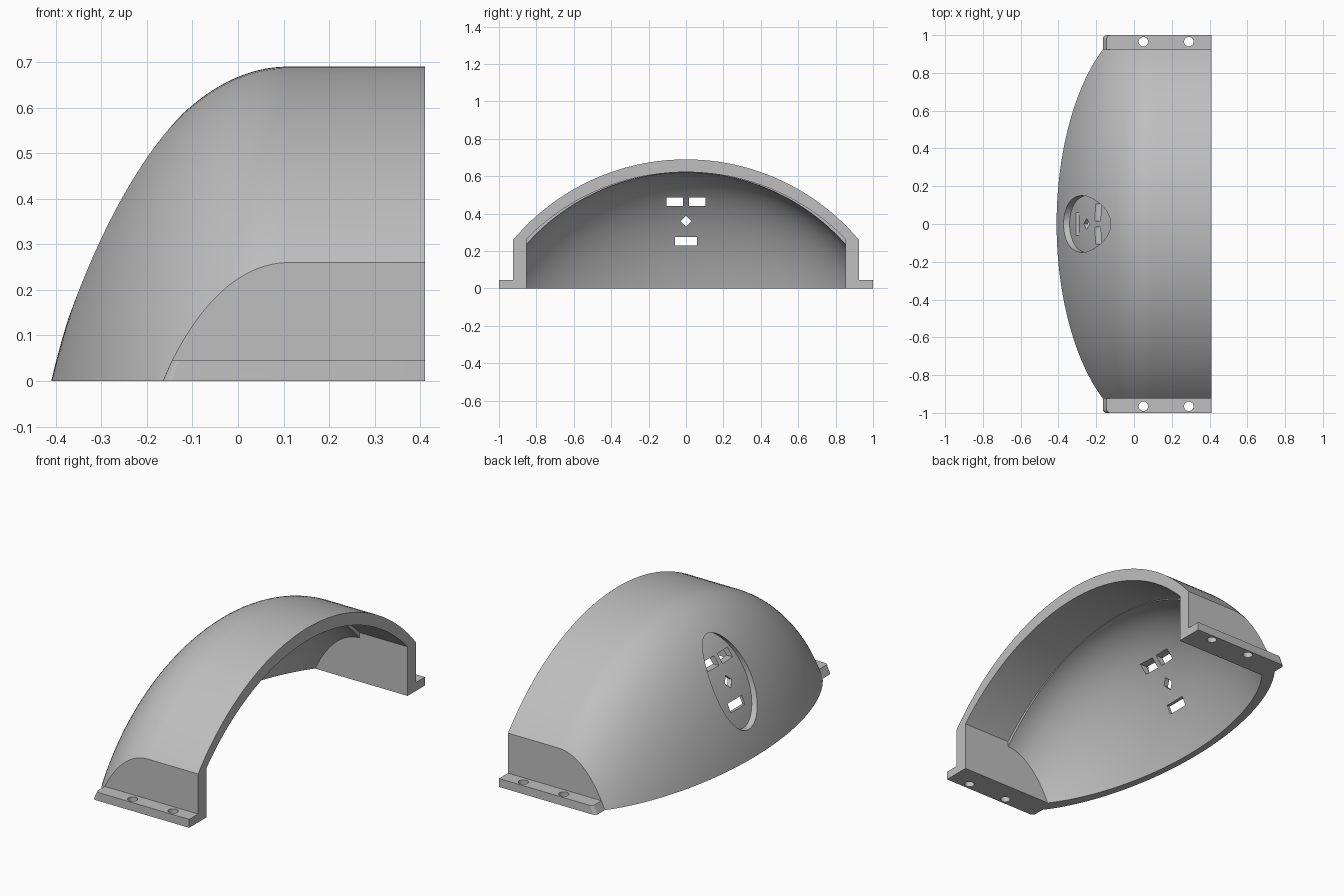
import bpy, bmesh, math
from mathutils import Matrix, Vector

default = bpy.data.objects.get("Cube")
if default:
    bpy.data.objects.remove(default, do_unlink=True)

TOP, AXIS, BEND, END = 0.69, -0.518, 0.11, 0.41   # crown, lathe axis, bend start, open end
SIDE, INNER, SEGMENTS = 0.924, 0.853, 160         # outer and inner side walls

grey = bpy.data.materials.new("plain_grey")
grey.use_nodes = True
grey.diffuse_color = (0.52, 0.52, 0.52, 1)
grey.node_tree.nodes["Principled BSDF"].inputs["Base Color"].default_value = (0.52, 0.52, 0.52, 1)


def make(name, bm):
    bmesh.ops.recalc_face_normals(bm, faces=bm.faces)
    mesh = bpy.data.meshes.new(name)
    bm.to_mesh(mesh)
    bm.free()
    mesh.materials.append(grey)
    obj = bpy.data.objects.new(name, mesh)
    bpy.context.collection.objects.link(obj)
    return obj


def box(name, low, high, roll=0):
    low, high = Vector(low), Vector(high)
    bm = bmesh.new()
    place = Matrix.Translation((low + high) / 2) @ Matrix.Rotation(roll, 4, 'X')
    bmesh.ops.create_cube(bm, size=1, matrix=place @ Matrix.Diagonal((high - low).to_4d()))
    return make(name, bm)


def cylinder(name, place, depth, segments=64):
    bm = bmesh.new()
    bmesh.ops.create_cone(bm, cap_ends=True, segments=segments, radius1=1, radius2=1,
                          depth=depth, matrix=place)
    return make(name, bm)


def dome(name, forward, down, end):
    """Solid lathed about a low axis running along x, its profile moved forward and down."""
    steps, points = 48, []
    height = TOP - down - AXIS
    for i in range(steps + 1):
        drop = height * (1 - i / steps) ** 2
        reach = math.sqrt(0.54 * drop - 0.215 * drop * drop)
        points.append((BEND - reach + forward, height - drop))
    points += [(end, height), (end, 0)]
    bm = bmesh.new()
    rings = []
    for x, r in points:
        if r < 1e-5:
            rings.append([bm.verts.new((x, 0, AXIS))] * SEGMENTS)
            continue
        angles = [math.tau * k / SEGMENTS for k in range(SEGMENTS)]
        rings.append([bm.verts.new((x, r * math.sin(a), AXIS + r * math.cos(a))) for a in angles])
    for a, b in zip(rings, rings[1:]):
        for k in range(SEGMENTS):
            n = (k + 1) % SEGMENTS
            bm.faces.new(list(dict.fromkeys((a[k], a[n], b[n], b[k]))))
    return make(name, bm)


def combine(obj, tool, operation):
    mod = obj.modifiers.new(operation, 'BOOLEAN')
    mod.object, mod.operation, mod.solver = tool, operation, 'EXACT'
    bpy.context.view_layer.objects.active = obj
    bpy.ops.object.modifier_apply(modifier=mod.name)
    bpy.data.objects.remove(tool, do_unlink=True)


def shade(obj):
    bpy.ops.object.select_all(action='DESELECT')
    obj.select_set(True)
    bpy.context.view_layer.objects.active = obj
    bpy.ops.object.shade_smooth_by_angle(angle=math.radians(25))


along_x = Matrix.Rotation(math.pi / 2, 4, 'Y')

# Curved shell with flat side walls, open at the bottom and at one end
shell = dome("curved_shell", 0, 0, 0.6)
combine(shell, box("outer_limit", (-1, -SIDE, 0), (END, SIDE, 1)), 'INTERSECT')
hollow = dome("hollow", 0.018, 0.07, 0.7)
combine(hollow, box("inner_limit", (-1, -INNER, -0.2), (0.65, INNER, 1)), 'INTERSECT')
combine(shell, hollow, 'DIFFERENCE')

# Slightly flatter ceiling behind the open end, leaving a small lip at the dome
radius = 1.195
arch = Matrix.Translation((0.37, 0, 0.622 - radius)) @ along_x
ceiling = cylinder("ceiling", arch @ Matrix.Diagonal((radius, radius, 1, 1)), 0.49, SEGMENTS)
combine(ceiling, box("ceiling_limit", (0, -INNER, -0.1), (0.6, INNER, 1)), 'INTERSECT')
combine(shell, ceiling, 'DIFFERENCE')

# Shallow oval recess whose thin floor follows the shell
oval = Matrix.Translation((-0.3, 0, 0.36)) @ along_x @ Matrix.Diagonal((0.224, 0.15, 1, 1))
recess = cylinder("recess", oval, 0.5)
combine(recess, dome("recess_floor", 0.032, 0, 0.6), 'DIFFERENCE')
combine(shell, recess, 'DIFFERENCE')

# Slots and diamond through the recess floor
for y1, y2, z1, z2 in ((-0.105, -0.015, 0.44, 0.485), (0.015, 0.105, 0.44, 0.485),
                       (-0.06, 0.06, 0.23, 0.275)):
    combine(shell, box("slot", (-0.6, y1, z1), (0, y2, z2)), 'DIFFERENCE')
combine(shell, box("diamond", (-0.6, -0.021, 0.339), (0, 0.021, 0.381), math.pi / 4), 'DIFFERENCE')
shade(shell)

# Mounting flanges with a sloped end, a rounded corner and two bolt holes each
for side, name in ((-1, "front_flange"), (1, "back_flange")):
    outline = [(END, 1), (END, SIDE), (-0.165, SIDE)]
    for k in range(7):
        a = math.pi / 2 * k / 6
        outline.append((-0.145 - 0.02 * math.cos(a), 0.98 + 0.02 * math.sin(a)))
    bm = bmesh.new()
    base = [bm.verts.new((x, side * y, 0)) for x, y in outline]
    top = [bm.verts.new((x + (0.02 if x < 0 else 0), side * y, 0.045)) for x, y in outline]
    bm.faces.new(base)
    bm.faces.new(top)
    for k in range(len(base)):
        n = (k + 1) % len(base)
        bm.faces.new((base[k], base[n], top[n], top[k]))
    flange = make(name, bm)
    for x in (0.05, 0.29):
        place = Matrix.Translation((x, side * 0.965, 0)) @ Matrix.Diagonal((0.025, 0.025, 1, 1))
        combine(flange, cylinder("bolt_hole", place, 0.3), 'DIFFERENCE')
    shade(flange)
